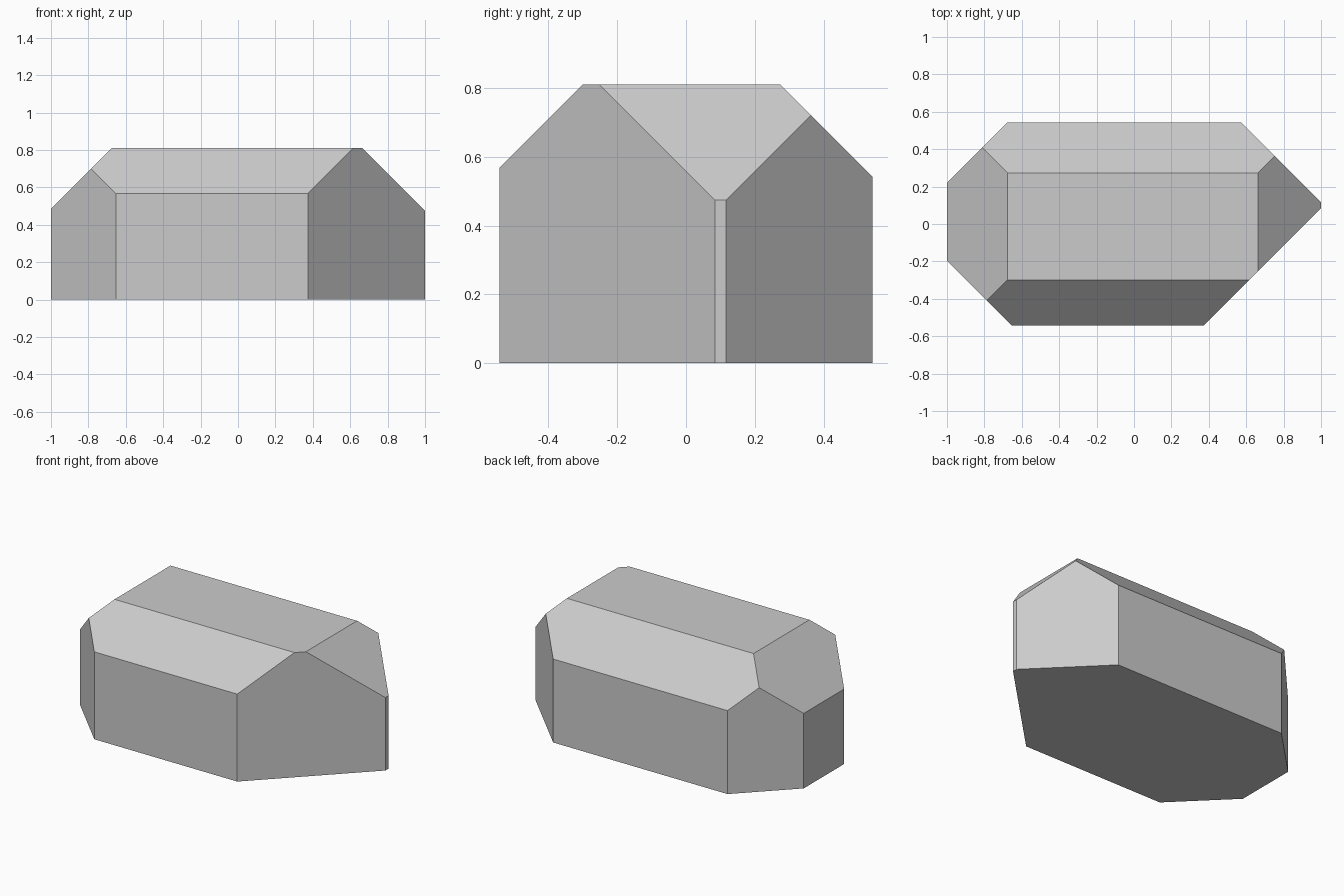
import bpy, bmesh
from mathutils import Vector

if "Cube" in bpy.data.objects:
    bpy.data.objects.remove(bpy.data.objects["Cube"])

HX, HY, H = 1.0, 0.542, 0.81

# 45-degree corner cuts: (direction, offset) keeps points where direction . p <= offset
CUTS = [
    # upright corners
    ((-1, -1, 0), 1.195), ((-1, 1, 0), 1.22),
    ((1, -1, 0), 0.916), ((1, 1, 0), 1.117),
    # sloped top edges
    ((0, -1, 1), 1.11), ((0, 1, 1), 1.084),
    ((-1, 0, 1), 1.487), ((1, 0, 1), 1.474),
]


def slice_off(bm, direction, offset):
    """Remove everything beyond a plane and cap the opening."""
    n = Vector(direction)
    co = n * (offset / n.length_squared)
    bmesh.ops.bisect_plane(bm, geom=bm.verts[:] + bm.edges[:] + bm.faces[:],
                           dist=1e-5, plane_co=co, plane_no=n, clear_outer=True)
    rim = [e for e in bm.edges if e.is_boundary]
    bmesh.ops.edgeloop_fill(bm, edges=rim)


# Starting block
bm = bmesh.new()
bmesh.ops.create_cube(bm, size=1)
bmesh.ops.translate(bm, verts=bm.verts, vec=(0, 0, 0.5))
bmesh.ops.scale(bm, verts=bm.verts, vec=(2 * HX, 2 * HY, H))

# Faceted corners and top edges
for direction, offset in CUTS:
    slice_off(bm, direction, offset)
bmesh.ops.recalc_face_normals(bm, faces=bm.faces)

mesh = bpy.data.meshes.new("faceted_block")
bm.to_mesh(mesh)
bm.free()
bpy.context.collection.objects.link(bpy.data.objects.new("faceted_block", mesh))
